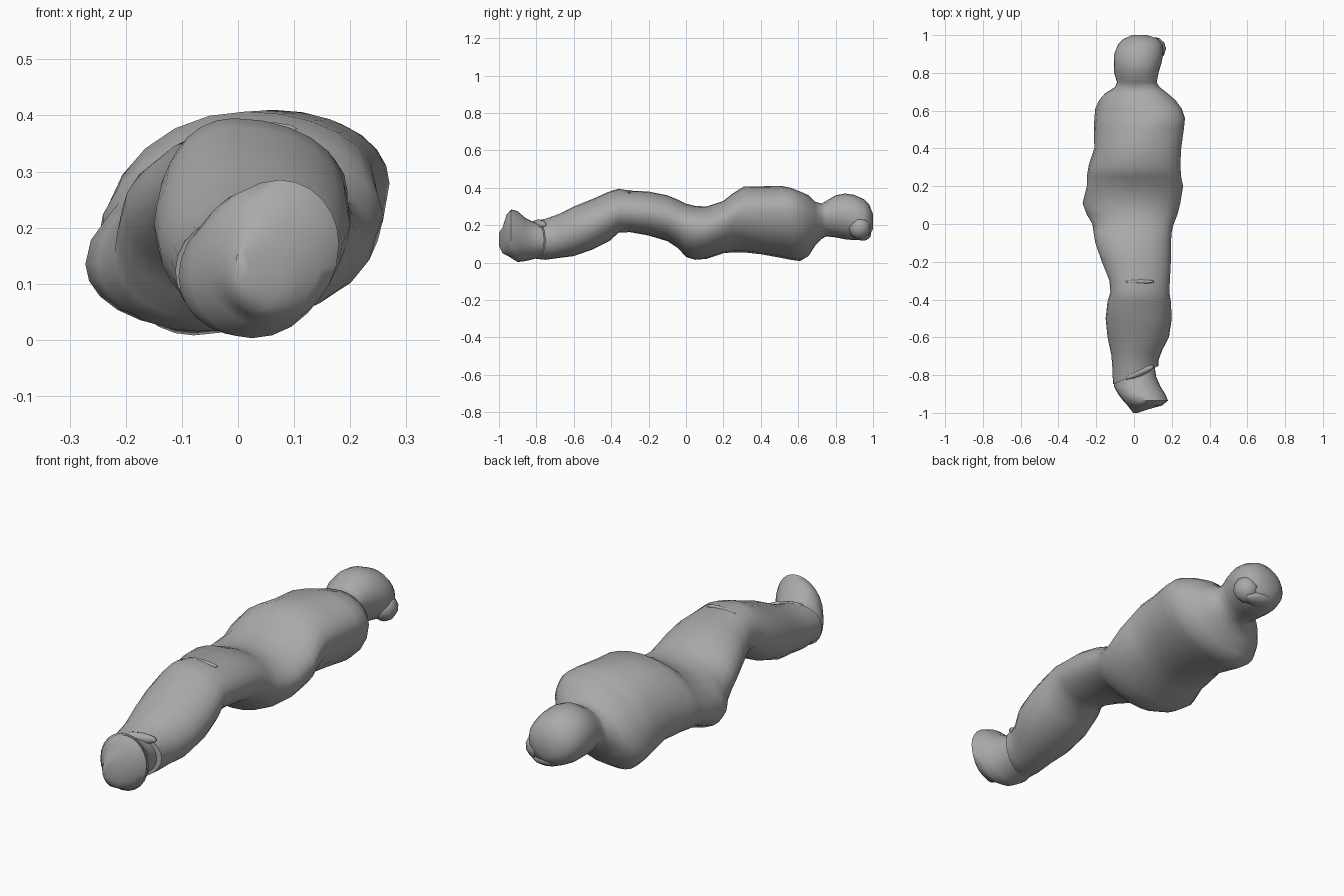
import bpy, bmesh, math
from mathutils import Vector

SEG = 24
grey = bpy.data.materials.new("dark_grey_cloth")
grey.diffuse_color = (0.4, 0.4, 0.4, 1)


def ring(row, slant):
    """Skewed rounded section: y, xmin, xmax, zmin, zmax, side skew, [top skew, bottom skew]."""
    y, x0, x1, z0, z1, s = row[:6]
    top, low = row[6:] if len(row) > 6 else (s, s)
    cx, cz, w, h = (x0 + x1) / 2, (z0 + z1) / 2, (x1 - x0) / 2, (z1 - z0) / 2
    pts = []
    for i in range(SEG):
        a = 2 * math.pi * i / SEG
        c, n = math.cos(a), math.sin(a)
        # side extremes shift in z, top and bottom extremes shift in x
        mx = (top * w if n > 0 else -low * w) if abs(n) > 1e-6 else 0
        mz = math.copysign(s * h, c) if abs(c) > 1e-6 else 0
        x = cx + mx + (math.copysign(w, c) - mx) * abs(c)
        z = cz + mz + (math.copysign(h, n) - mz) * abs(n)
        pts.append(Vector((x, y + slant * (x - cx), z)))
    return pts


def shade(ob, angle):
    ob.data.materials.append(grey)
    bpy.ops.object.select_all(action='DESELECT')
    ob.select_set(True)
    bpy.context.view_layer.objects.active = ob
    bpy.ops.object.shade_smooth_by_angle(angle=math.radians(angle))


def loft(name, rows, slants):
    bm = bmesh.new()
    rings = [[bm.verts.new(p) for p in ring(r, slants.get(k, 0))] for k, r in enumerate(rows)]
    for a, b in zip(rings, rings[1:]):
        for i in range(SEG):
            j = (i + 1) % SEG
            bm.faces.new((a[i], a[j], b[j], b[i]))
    bm.faces.new(rings[0])
    bm.faces.new(rings[-1])
    bmesh.ops.recalc_face_normals(bm, faces=bm.faces)
    me = bpy.data.meshes.new(name)
    bm.to_mesh(me)
    bm.free()
    ob = bpy.data.objects.new(name, me)
    bpy.context.collection.objects.link(ob)
    shade(ob, 55)


def fold(name, loc, size, rot=(0, 0, 0)):
    bpy.ops.mesh.primitive_uv_sphere_add(segments=10, ring_count=6, location=loc, rotation=rot)
    ob = bpy.context.object
    ob.name = name
    ob.scale = size
    shade(ob, 60)


# wrapped legs with raised knees and a slanted hem
legs = [
    (-0.80, -0.112, 0.13, 0.02, 0.225, 0.0),
    (-0.75, -0.113, 0.13, 0.015, 0.235, 0.0),
    (-0.68, -0.12, 0.15, 0.025, 0.26, 0.0),
    (-0.60, -0.14, 0.185, 0.035, 0.30, 0.0),
    (-0.50, -0.15, 0.20, 0.07, 0.34, 0.0, -0.1, 0.0),
    (-0.41, -0.14, 0.195, 0.115, 0.38, 0.0, -0.2, 0.0),
    (-0.36, -0.125, 0.187, 0.16, 0.395, 0.0, -0.25, 0.0),
    (-0.30, -0.13, 0.19, 0.163, 0.385, 0.0, -0.15, 0.0),
    (-0.20, -0.17, 0.195, 0.145, 0.38, 0.03),
    (-0.10, -0.205, 0.195, 0.115, 0.36, 0.07),
    (-0.04, -0.215, 0.20, 0.075, 0.335, 0.1)]
# torso with high right shoulder
torso = [
    (0.00, -0.22, 0.21, 0.03, 0.315, 0.12, 0.1, 0.15),
    (0.05, -0.25, 0.23, 0.015, 0.303, 0.15, 0.1, 0.25),
    (0.11, -0.272, 0.245, 0.02, 0.30, 0.18, 0.1, 0.25),
    (0.20, -0.25, 0.26, 0.05, 0.33, 0.22, 0.1, 0.25),
    (0.25, -0.25, 0.25, 0.055, 0.37, 0.25, 0.1, 0.25),
    (0.31, -0.24, 0.245, 0.055, 0.407, 0.28, 0.05, 0.25),
    (0.40, -0.21, 0.25, 0.045, 0.408, 0.3, 0.07, 0.3),
    (0.51, -0.212, 0.265, 0.025, 0.41, 0.35, 0.15, 0.4),
    (0.56, -0.21, 0.27, 0.015, 0.40, 0.37, 0.3, 0.45),
    (0.61, -0.205, 0.253, 0.008, 0.38, 0.37, 0.35, 0.45),
    (0.655, -0.185, 0.22, 0.035, 0.36, 0.32, 0.3, 0.4),
    (0.69, -0.155, 0.18, 0.09, 0.325, 0.25, 0.25, 0.25)]
# neck and wrapped head
head = [
    (0.725, -0.10, 0.135, 0.127, 0.315, 0.1),
    (0.75, -0.09, 0.12, 0.14, 0.33, 0.1),
    (0.80, -0.105, 0.13, 0.135, 0.36, 0.1),
    (0.85, -0.107, 0.145, 0.125, 0.37, 0.05),
    (0.90, -0.105, 0.155, 0.12, 0.362, 0.0),
    (0.95, -0.085, 0.15, 0.125, 0.34, 0.0),
    (0.98, -0.055, 0.13, 0.14, 0.31, 0.0),
    (1.00, -0.01, 0.07, 0.18, 0.26, 0.0)]
loft("wrapped_body", legs + torso + head, {0: 0.4, 1: 0.25, 2: 0.1})

# wrapped feet, narrowing to a wedge at the toes
loft("wrapped_feet", [
    (-0.76, -0.09, 0.11, 0.03, 0.21, 0.0),
    (-0.81, -0.102, 0.118, 0.02, 0.215, 0.05),
    (-0.86, -0.106, 0.14, 0.008, 0.24, 0.1),
    (-0.90, -0.085, 0.165, 0.003, 0.275, 0.12),
    (-0.935, -0.058, 0.18, 0.025, 0.285, 0.12),
    (-0.96, -0.035, 0.15, 0.04, 0.255, 0.1),
    (-0.98, -0.02, 0.08, 0.05, 0.19, 0.0),
    (-1.00, -0.005, 0.02, 0.09, 0.16, 0.0)], {})

# loose wrap bunched at the side and crown of the head
fold("head_wrap_fold", (0.115, 0.93, 0.185), (0.055, 0.06, 0.06), (0, 0.3, 0.3))
fold("crown_wrap_fold", (0.05, 0.945, 0.15), (0.085, 0.045, 0.032), (0, 0.1, 0))

# cloth creases at the hem and knees
fold("hem_fold", (0.03, -0.785, 0.205), (0.085, 0.022, 0.025), (0, 0.05, 0.42))
fold("knee_fold", (0.03, -0.305, 0.376), (0.08, 0.012, 0.013))
